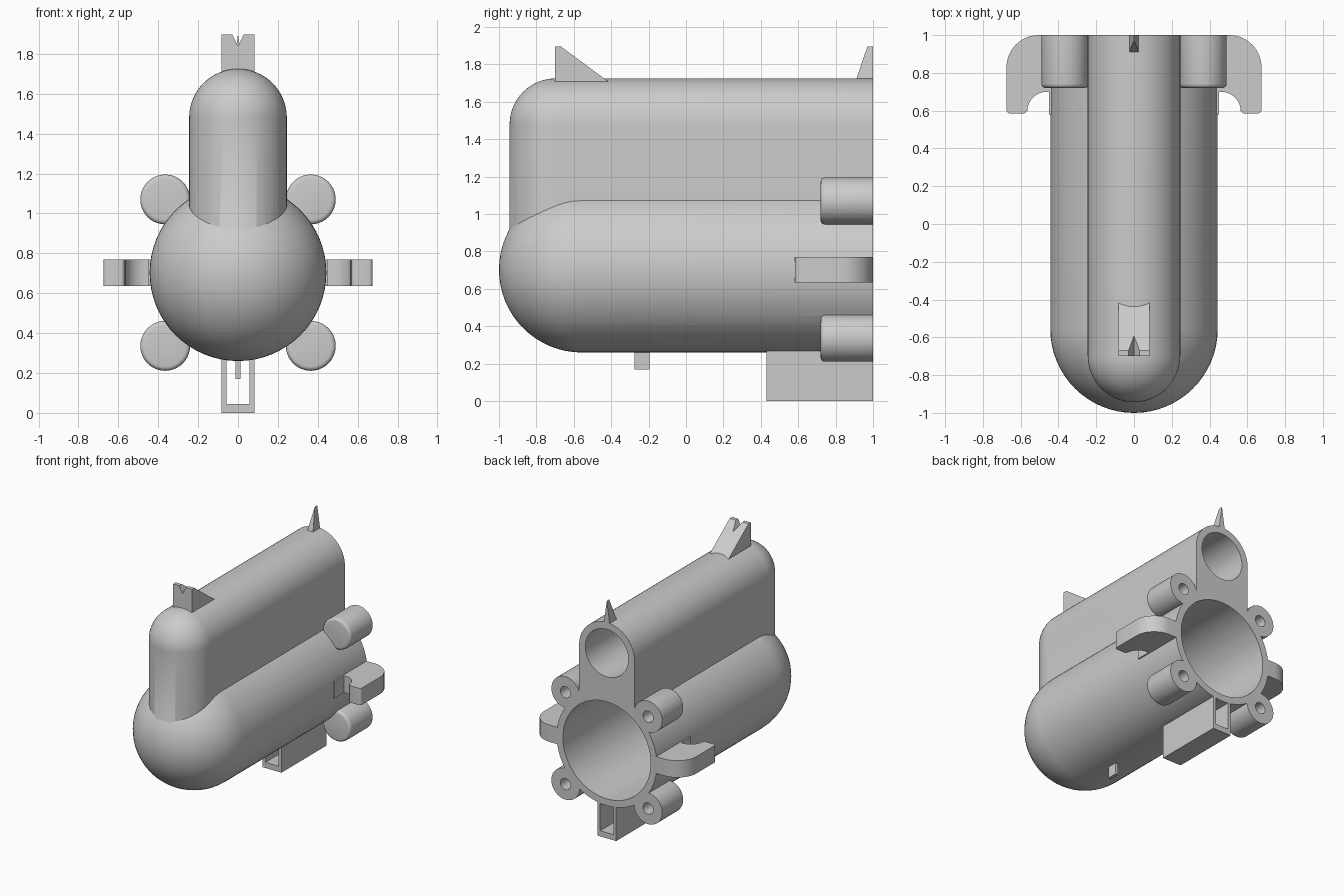
import bpy, bmesh, math
from mathutils import Matrix, Vector

if "Cube" in bpy.data.objects:
    bpy.data.objects.remove(bpy.data.objects["Cube"], do_unlink=True)

grey = bpy.data.materials.new("plain_grey")
grey.use_nodes = True
COLOUR = (0.6, 0.6, 0.6, 1)
grey.diffuse_color = COLOUR
grey.node_tree.nodes["Principled BSDF"].inputs["Base Color"].default_value = COLOUR

BACK = 1.0
BODY_R, BODY_Z = 0.443, 0.703
TOP_R, TOP_Z = 0.245, 1.48
WALL = 0.055


def finish(bm, name):
    bmesh.ops.recalc_face_normals(bm, faces=bm.faces[:])
    mesh = bpy.data.meshes.new(name)
    bm.to_mesh(mesh)
    bm.free()
    mesh.materials.append(grey)
    ob = bpy.data.objects.new(name, mesh)
    bpy.context.collection.objects.link(ob)
    return ob


def activate(ob):
    bpy.ops.object.select_all(action='DESELECT')
    ob.select_set(True)
    bpy.context.view_layer.objects.active = ob


def smooth(ob):
    activate(ob)
    bpy.ops.object.shade_smooth_by_angle(angle=math.radians(32))


def combine(target, tool, operation):
    """Apply a boolean and discard the tool object."""
    activate(target)
    mod = target.modifiers.new("combine", 'BOOLEAN')
    mod.operation, mod.object, mod.solver = operation, tool, 'EXACT'
    bpy.ops.object.modifier_apply(modifier=mod.name)
    bpy.data.objects.remove(tool, do_unlink=True)


def stretch(bm, edges, offset):
    new = bmesh.ops.extrude_edge_only(bm, edges=edges)["geom"]
    verts = [v for v in new if isinstance(v, bmesh.types.BMVert)]
    bmesh.ops.translate(bm, verts=verts, vec=offset)


def cut(bm, normal):
    bmesh.ops.bisect_plane(bm, geom=bm.verts[:] + bm.edges[:] + bm.faces[:], dist=1e-5,
                           plane_co=(0, 0, 0), plane_no=normal, clear_outer=True)


def capsule(name, r, nose_y, z, end_y, drop=0.0):
    """Round-nosed tube along y; drop extends its lower half straight down."""
    bm = bmesh.new()
    bmesh.ops.create_uvsphere(bm, u_segments=64, v_segments=32, radius=r,
                              matrix=Matrix.Rotation(math.pi / 2, 4, 'X'))
    cut(bm, (0, 1, 0))
    if drop:
        cut(bm, (0, 0, -1))
        rim = [e for e in bm.edges if all(abs(v.co.z) < 1e-4 for v in e.verts)]
        stretch(bm, rim, (0, 0, -drop))
    length = end_y - nose_y
    rim = [e for e in bm.edges if all(abs(v.co.y) < 1e-4 for v in e.verts)]
    stretch(bm, rim, (0, length, 0))
    end = [v for v in bm.verts if v.co.y > length - 1e-3]
    end.sort(key=lambda v: math.atan2(v.co.z + drop / 2, v.co.x))
    bm.faces.new(end)
    bmesh.ops.holes_fill(bm, edges=[e for e in bm.edges if e.is_boundary], sides=0)
    bmesh.ops.translate(bm, verts=bm.verts[:], vec=(0, nose_y, z))
    return finish(bm, name)


def rod(name, r, x, z, y0, y1, fillet=0.0):
    """Cylinder along y with an optional rounded front rim."""
    bm = bmesh.new()
    place = Matrix.Translation((x, (y0 + y1) / 2, z)) @ Matrix.Rotation(math.pi / 2, 4, 'X')
    bmesh.ops.create_cone(bm, cap_ends=True, segments=40, radius1=r, radius2=r,
                          depth=y1 - y0, matrix=place)
    if fillet:
        rim = [e for e in bm.edges if all(v.co.y < y0 + 1e-4 for v in e.verts)]
        bmesh.ops.bevel(bm, geom=rim, offset=fillet, segments=4, profile=0.5, affect='EDGES')
    return finish(bm, name)


def box(name, low, high):
    bm = bmesh.new()
    low, high = Vector(low), Vector(high)
    bmesh.ops.create_cube(bm, size=1, matrix=Matrix.Translation((low + high) / 2)
                          @ Matrix.Diagonal((high - low).to_4d()))
    return finish(bm, name)


def prism(name, points, offset):
    """Polygon extruded along offset."""
    bm = bmesh.new()
    face = bm.faces.new([bm.verts.new(p) for p in points])
    new = bmesh.ops.extrude_face_region(bm, geom=[face])["geom"]
    bmesh.ops.translate(bm, verts=[v for v in new if isinstance(v, bmesh.types.BMVert)], vec=offset)
    return finish(bm, name)


def arc(cx, cy, r, a0, a1, n):
    angles = [math.radians(a0 + (a1 - a0) * i / n) for i in range(n + 1)]
    return [(cx + r * math.cos(a), cy + r * math.sin(a)) for a in angles]


# Main shell: large tube, upper tube and four lugs, bored from the back
shell = capsule("main_shell", BODY_R, -0.557, BODY_Z, BACK)
combine(shell, capsule("upper_tube", TOP_R, -0.698, TOP_Z, BACK, drop=0.68), 'UNION')
lugs = [(sx * 0.365, BODY_Z + sz * 0.367) for sx in (-1, 1) for sz in (-1, 1)]
for x, z in lugs:
    combine(shell, rod("lug", 0.125, x, z, 0.72, BACK, 0.022), 'UNION')
combine(shell, capsule("main_bore", BODY_R - WALL, -0.557, BODY_Z, 1.1), 'DIFFERENCE')
combine(shell, capsule("upper_bore", TOP_R - WALL, -0.698, TOP_Z, 1.1), 'DIFFERENCE')
for x, z in lugs:
    combine(shell, rod("lug_hole", 0.045, x, z, 0.78, 1.1), 'DIFFERENCE')
smooth(shell)

# Side hooks with a thin pad on the shell under each tip
outline = (arc(0.505, 0.83, 0.17, 90, 0, 12) + arc(0.655, 0.605, 0.02, 0, -90, 4)
           + arc(0.585, 0.6, 0.015, -90, -180, 4) + arc(0.46, 0.595, 0.105, 0, 90, 12)
           + [(0.41, 0.7), (0.41, BACK)])
for side, sign in (("left", 1), ("right", -1)):
    smooth(prism(side + "_hook", [(sign * x, y, 0.635) for x, y in outline], (0, 0, 0.135)))
    box(side + "_hook_pad", (min(sign * 0.41, sign * 0.449), 0.58, 0.635),
        (max(sign * 0.41, sign * 0.449), 0.71, 0.77))

# Hollow rail under the back, and the small post ahead of it
for side, x in (("left", 0.0705), ("right", -0.0705)):
    box(side + "_rail_wall", (x - 0.0125, 0.43, 0), (x + 0.0125, BACK, 0.29))
box("rail_floor", (-0.06, 0.43, 0), (0.06, BACK, 0.045))
box("lower_post", (-0.013, -0.275, 0.17), (0.013, -0.195, 0.29))

# Notched sight above the nose
sight = prism("notched_sight", [(-0.083, y, z) for y, z in
              ((-0.7, 1.69), (-0.7, 1.897), (-0.67, 1.897), (-0.39, 1.69))], (0.166, 0, 0))
combine(sight, prism("notch", [(-0.036, -0.8, 1.91), (0, -0.8, 1.84), (0.036, -0.8, 1.91)],
                     (0, 0.6, 0)), 'DIFFERENCE')

# Pointed sight at the back: a triangular wedge with a sloping front
bm = bmesh.new()
a, b, c, d, e, f = [bm.verts.new(p) for p in (
    (-0.03, 0.9, 1.69), (0.03, 0.9, 1.69), (0.03, BACK, 1.69), (-0.03, BACK, 1.69),
    (0, 0.97, 1.897), (0, BACK, 1.897))]
for loop in ((a, b, c, d), (a, b, e), (b, c, f, e), (c, d, f), (d, a, e, f)):
    bm.faces.new(loop)
finish(bm, "pointed_sight")
